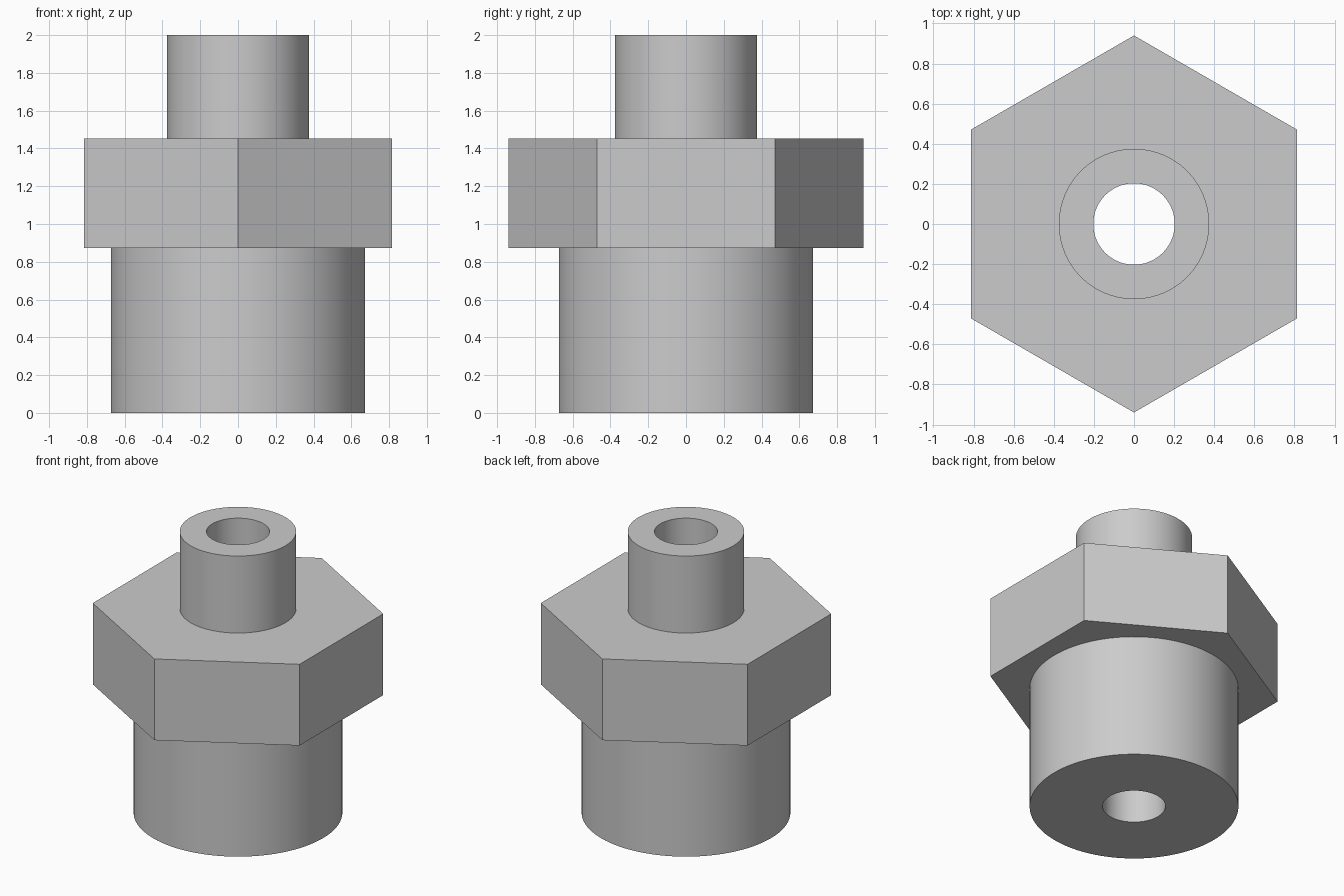
import bpy, bmesh, math

cube = bpy.data.objects.get("Cube")
if cube:
    bpy.data.objects.remove(cube)

SEGMENTS = 96
BORE_R, BODY_R, SPOUT_R, HEX_R = 0.203, 0.673, 0.375, 0.94
COLLAR_Z, SPOUT_Z, TOP_Z = 0.874, 1.452, 2.0

steel = bpy.data.materials.new("grey_steel")
steel.use_nodes = True
colour = (0.6, 0.6, 0.6, 1.0)
steel.diffuse_color = colour
steel.node_tree.nodes["Principled BSDF"].inputs["Base Color"].default_value = colour


def circle(radius):
    return lambda angle: radius


def hexagon(radius):
    # Corners point along +y and -y
    sector = math.pi / 3
    return lambda angle: (radius * math.cos(sector / 2)
                          / math.cos((angle + sector / 2) % sector - sector / 2))


def loft(name, profile):
    """Skin a chain of (outline, height) rings into one open shell."""
    bm = bmesh.new()
    rings = []
    for outline, z in profile:
        ring = []
        for i in range(SEGMENTS):
            a = math.tau * i / SEGMENTS
            r = outline(a)
            ring.append(bm.verts.new((r * math.cos(a), r * math.sin(a), z)))
        rings.append(ring)
    for low, high in zip(rings, rings[1:]):
        for i in range(SEGMENTS):
            j = (i + 1) % SEGMENTS
            bm.faces.new((low[i], low[j], high[j], high[i]))
    mesh = bpy.data.meshes.new(name)
    bm.to_mesh(mesh)
    bm.free()
    mesh.materials.append(steel)
    obj = bpy.data.objects.new(name, mesh)
    bpy.context.collection.objects.link(obj)
    bpy.ops.object.select_all(action='DESELECT')
    obj.select_set(True)
    bpy.context.view_layer.objects.active = obj
    bpy.ops.object.shade_smooth_by_angle(angle=math.radians(30))
    return obj


bore, body = circle(BORE_R), circle(BODY_R)
spout, nut = circle(SPOUT_R), hexagon(HEX_R)

# Wide lower cylinder with its bottom rim
loft("lower_body", [(bore, 0), (body, 0), (body, COLLAR_Z)])

# Hexagonal wrench collar
loft("hex_collar", [(body, COLLAR_Z), (nut, COLLAR_Z), (nut, SPOUT_Z), (spout, SPOUT_Z)])

# Narrow upper cylinder with its top rim
loft("upper_spout", [(spout, SPOUT_Z), (spout, TOP_Z), (bore, TOP_Z)])

# Through hole wall, facing inward
loft("bore_wall", [(bore, TOP_Z), (bore, 0)])
